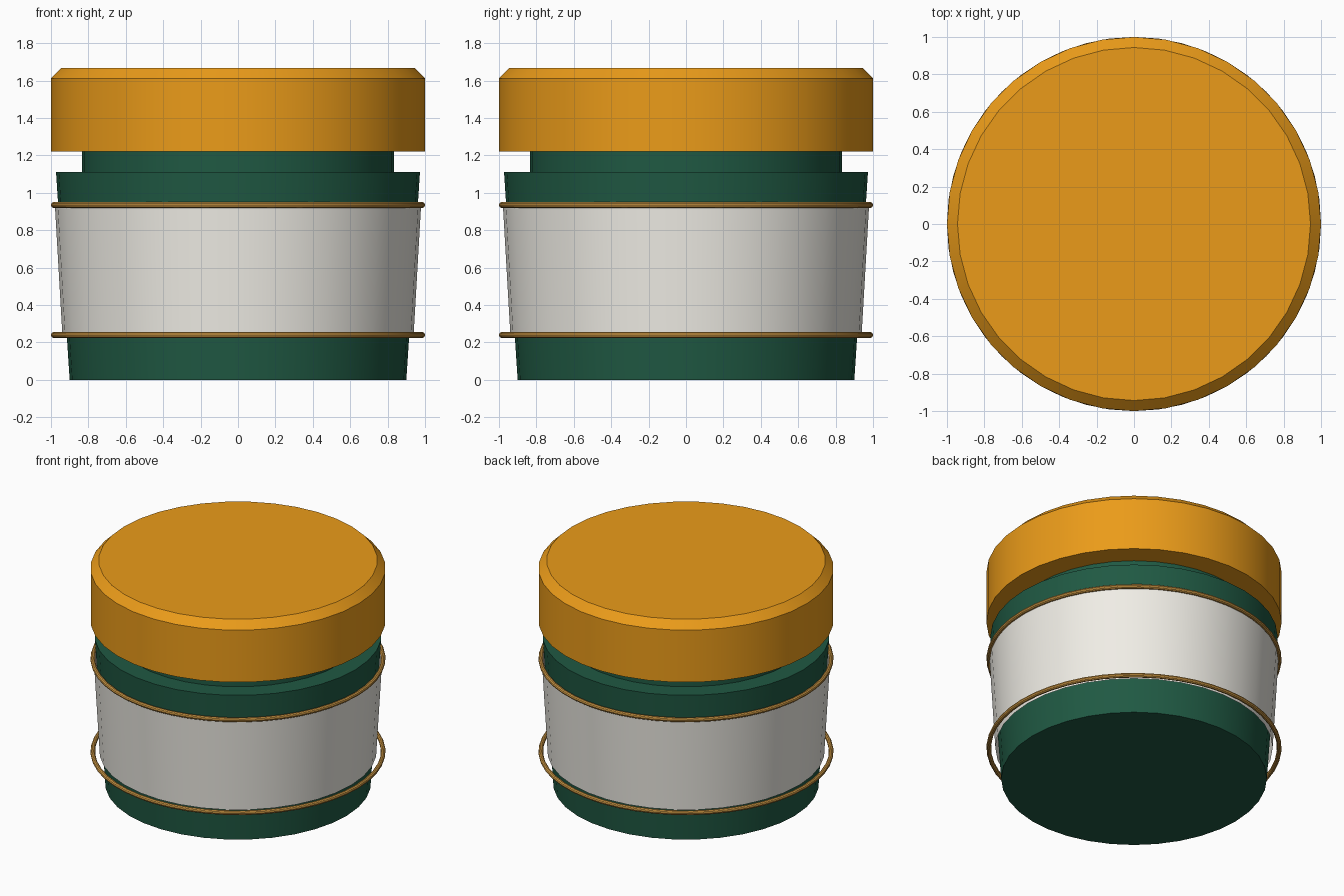
import bpy, math

if "Cube" in bpy.data.objects:
    bpy.data.objects.remove(bpy.data.objects["Cube"])


def material(name, color):
    m = bpy.data.materials.new(name)
    m.diffuse_color = (*color, 1)
    m.use_nodes = True
    m.node_tree.nodes["Principled BSDF"].inputs["Base Color"].default_value = m.diffuse_color
    return m


def finish(name, mat):
    ob = bpy.context.object
    ob.name = ob.data.name = name
    ob.data.materials.append(mat)
    bpy.ops.object.shade_smooth_by_angle(angle=math.radians(30))
    return ob


def frustum(name, r1, r2, z1, z2, mat, sides=36, fill='NGON'):
    bpy.ops.mesh.primitive_cone_add(vertices=sides, radius1=r1, radius2=r2, depth=z2 - z1,
                                    end_fill_type=fill, location=(0, 0, (z1 + z2) / 2))
    return finish(name, mat)


green = material("green_glass", (0.014, 0.10, 0.056))
amber = material("amber_lid", (0.83, 0.33, 0.01))
cream = material("cream_paper", (0.87, 0.85, 0.79))
gold = material("gold_trim", (0.65, 0.33, 0.06))

# Tapered jar body and the narrower neck under the lid
frustum("jar_body", 0.90, 0.973, 0, 1.112, green)
frustum("jar_neck", 0.835, 0.835, 1.112, 1.24, green)

# Paper label: open sleeve just outside the body
frustum("label", 0.939, 0.979, 0.24, 0.935, cream, fill='NOTHING')

# Thin trim rings at the label edges
for name, z in (("lower_ring", 0.24), ("upper_ring", 0.935)):
    bpy.ops.mesh.primitive_torus_add(major_radius=0.984, minor_radius=0.016,
                                     major_segments=48, minor_segments=10, location=(0, 0, z))
    finish(name, gold)

# Lid with a chamfered top edge
lid = frustum("lid", 1.0, 1.0, 1.222, 1.668, amber)
top = [v for v in lid.data.vertices if v.co.z > 0]
z_top = top[0].co.z
group = lid.vertex_groups.new(name="top_edge")
group.add([v.index for v in top], 1.0, 'REPLACE')
chamfer = lid.modifiers.new("chamfer", 'BEVEL')
chamfer.limit_method = 'VGROUP'
chamfer.vertex_group = "top_edge"
chamfer.width = 0.056
chamfer.segments = 1
